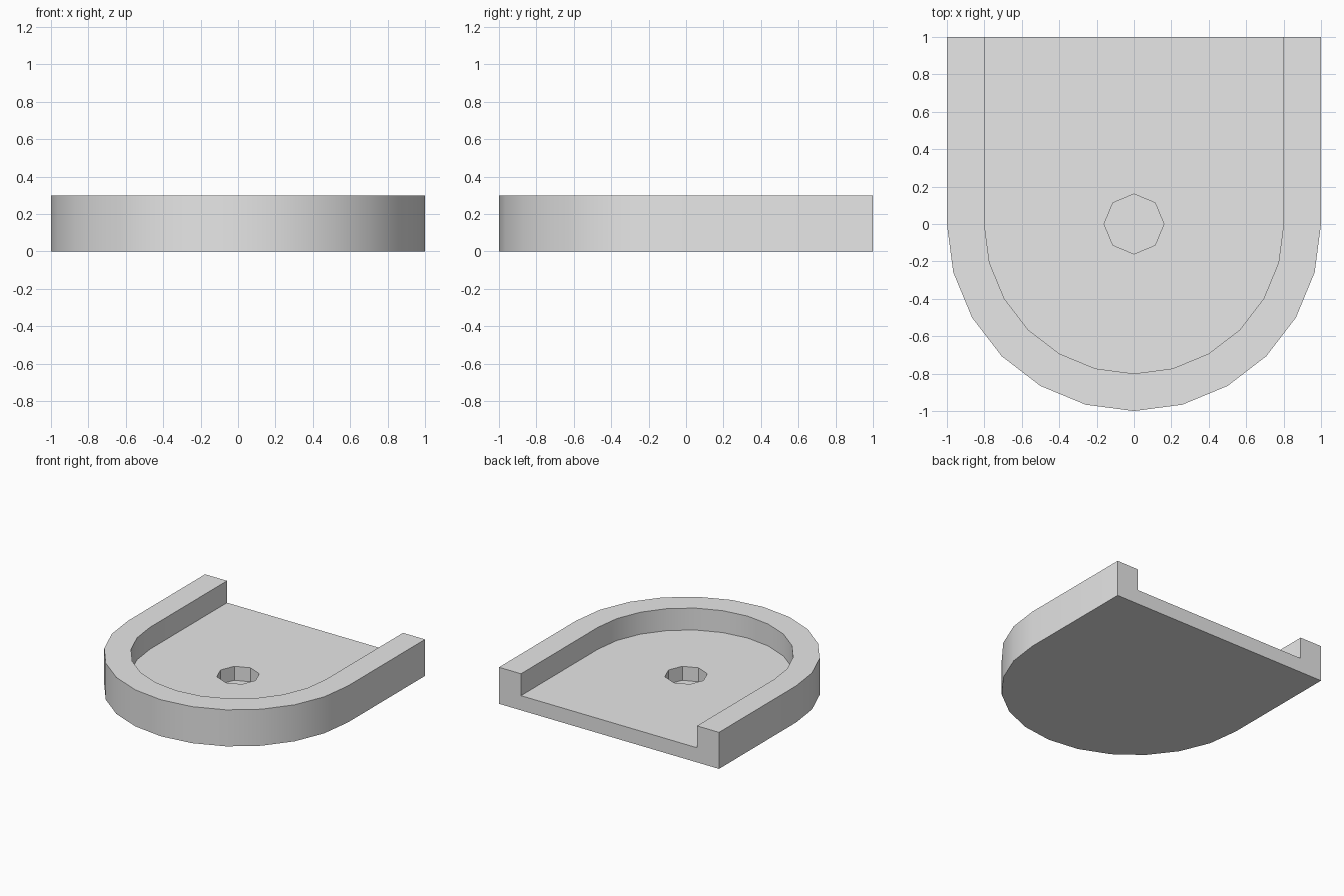
import bpy
import bmesh
from math import cos, sin, pi, radians

if "Cube" in bpy.data.objects:
    bpy.data.objects.remove(bpy.data.objects["Cube"], do_unlink=True)

HEIGHT, FLOOR, BACK = 0.3, 0.12, 1.0

grey = bpy.data.materials.new("light grey")
grey.use_nodes = True
colour = (0.8, 0.8, 0.8, 1)
grey.diffuse_color = colour
grey.node_tree.nodes["Principled BSDF"].inputs["Base Color"].default_value = colour


def prism(name, outline, bottom, top):
    """Extrude a flat outline between two heights."""
    bm = bmesh.new()
    face = bm.faces.new([bm.verts.new((x, y, bottom)) for x, y in outline])
    extruded = bmesh.ops.extrude_face_region(bm, geom=[face], use_keep_orig=True)
    verts = [v for v in extruded["geom"] if isinstance(v, bmesh.types.BMVert)]
    bmesh.ops.translate(bm, verts=verts, vec=(0, 0, top - bottom))
    bmesh.ops.recalc_face_normals(bm, faces=bm.faces)
    mesh = bpy.data.meshes.new(name)
    bm.to_mesh(mesh)
    bm.free()
    mesh.materials.append(grey)
    obj = bpy.data.objects.new(name, mesh)
    bpy.context.collection.objects.link(obj)
    return obj


def arch(radius, back):
    """Half circle at the front with straight sides running to the back."""
    arc = [(radius * cos(pi + pi * i / 12), radius * sin(pi + pi * i / 12))
           for i in range(13)]
    return [(-radius, back)] + arc + [(radius, back)]


def cut(target, cutter):
    cutter.hide_render = True
    mod = target.modifiers.new("cut", "BOOLEAN")
    mod.operation = "DIFFERENCE"
    mod.solver = "EXACT"
    mod.object = cutter
    bpy.ops.object.modifier_apply(modifier=mod.name)
    bpy.data.objects.remove(cutter, do_unlink=True)


# Arched tray body
tray = prism("arched_tray", arch(1.0, BACK), 0, HEIGHT)
bpy.ops.object.select_all(action="DESELECT")
bpy.context.view_layer.objects.active = tray
tray.select_set(True)

# Recess, open at the back
cut(tray, prism("recess_cutter", arch(0.8, BACK + 0.2), FLOOR, HEIGHT + 0.2))

# Blind eight-sided hole, closed by a thin skin underneath
octagon = [(0.16 * cos(pi * i / 4), 0.16 * sin(pi * i / 4)) for i in range(8)]
cut(tray, prism("hole_cutter", octagon, 0.005, HEIGHT))

bpy.ops.object.shade_smooth_by_angle(angle=radians(30))
